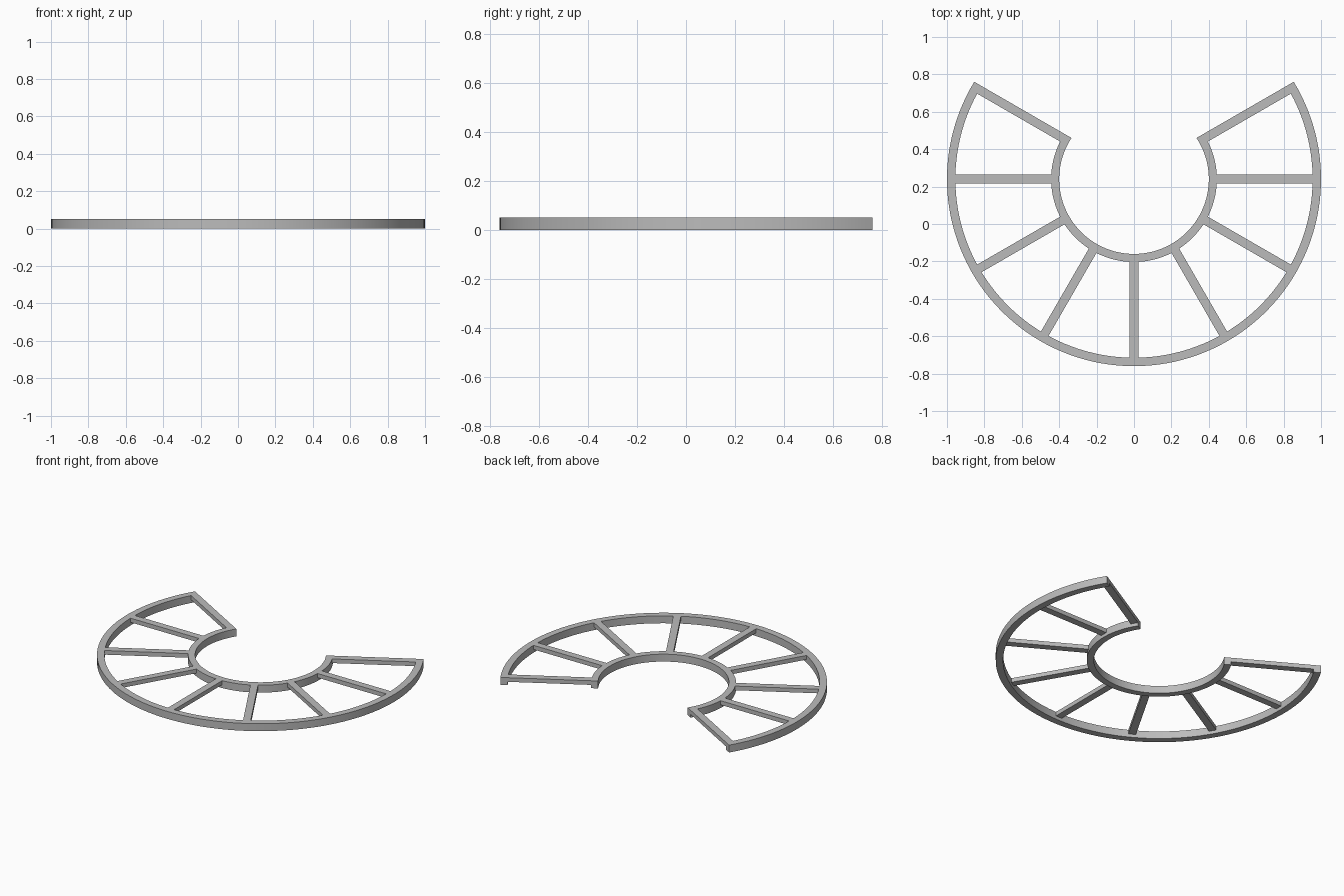
import bpy, bmesh, math

cube = bpy.data.objects.get("Cube")
if cube:
    bpy.data.objects.remove(cube)

CENTRE_Y = 0.24
HEIGHT = 0.05        # ring height
SPOKE_BOTTOM = 0.022  # spokes hang from the top of the rings
HALF_WIDTH = 0.0235
SEGMENTS = 96

grey = bpy.data.materials.new("grey metal")
grey.use_nodes = True
colour = (0.5, 0.5, 0.5, 1)
grey.diffuse_color = colour
grey.node_tree.nodes["Principled BSDF"].inputs["Base Color"].default_value = colour


def add_prism(name, outline_pairs, bottom, top):
    """Extrude a strip, given as pairs of opposite edge points, into a solid."""
    bm = bmesh.new()
    rows = [[bm.verts.new((x, y + CENTRE_Y, z))
             for (x, y), z in ((a, bottom), (b, bottom), (b, top), (a, top))]
            for a, b in outline_pairs]
    for r, s in zip(rows, rows[1:]):
        for i in range(4):
            j = (i + 1) % 4
            bm.faces.new((r[i], r[j], s[j], s[i]))
    bm.faces.new(rows[0])
    bm.faces.new(rows[-1])
    bmesh.ops.recalc_face_normals(bm, faces=bm.faces)
    mesh = bpy.data.meshes.new(name)
    bm.to_mesh(mesh)
    bm.free()
    mesh.materials.append(grey)
    obj = bpy.data.objects.new(name, mesh)
    bpy.context.collection.objects.link(obj)
    return obj


def arc_point(radius, t):
    # Ends are cut parallel to the last spokes
    end = math.radians(30) + math.asin(HALF_WIDTH / radius)
    start = -math.pi - end
    angle = start + (end - start) * t
    return radius * math.cos(angle), radius * math.sin(angle)


def add_ring(name, inner, outer):
    pairs = [(arc_point(inner, i / SEGMENTS), arc_point(outer, i / SEGMENTS))
             for i in range(SEGMENTS + 1)]
    ring = add_prism(name, pairs, 0, HEIGHT)
    bpy.ops.object.select_all(action="DESELECT")
    ring.select_set(True)
    bpy.context.view_layer.objects.active = ring
    bpy.ops.object.shade_smooth_by_angle(angle=math.radians(30))


# Two concentric open rings
add_ring("outer_ring", 0.955, 1.0)
add_ring("inner_ring", 0.4, 0.443)

# Nine radial spokes
for n in range(9):
    a = math.radians(30 - 30 * n)
    c, s = math.cos(a), math.sin(a)
    pairs = [tuple((r * c - w * s, r * s + w * c) for w in (-HALF_WIDTH, HALF_WIDTH))
             for r in (0.42, 0.975)]
    add_prism(f"spoke_{n + 1}", pairs, SPOKE_BOTTOM, HEIGHT)
